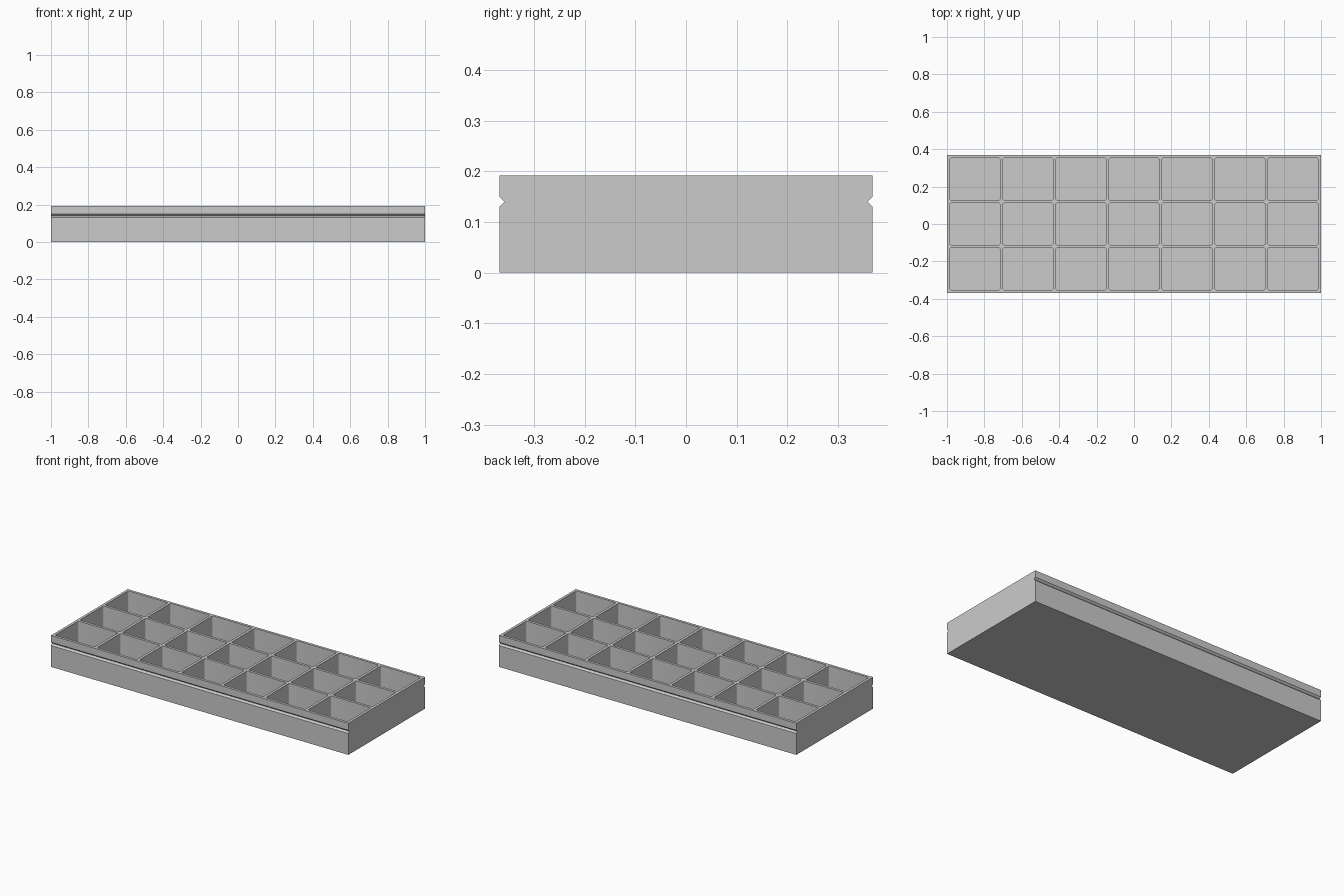
import bpy, bmesh
from math import sin, cos, pi

if "Cube" in bpy.data.objects:
    bpy.data.objects.remove(bpy.data.objects["Cube"], do_unlink=True)

# Dimensions
HALF_X, HALF_Y, HEIGHT = 1.0, 0.368, 0.192
WALL, FLOOR, RADIUS = 0.016, 0.016, 0.008
COLS, ROWS = 7, 3
GROOVE_Z, GROOVE = 0.14, 0.01

# Single plain grey
grey = bpy.data.materials.new("light grey")
grey.use_nodes = True
colour = (0.6, 0.6, 0.6, 1)
grey.diffuse_color = colour
grey.node_tree.nodes["Principled BSDF"].inputs["Base Color"].default_value = colour


def make_object(name, bm):
    bmesh.ops.recalc_face_normals(bm, faces=bm.faces)
    mesh = bpy.data.meshes.new(name)
    bm.to_mesh(mesh)
    bm.free()
    mesh.materials.append(grey)
    obj = bpy.data.objects.new(name, mesh)
    bpy.context.collection.objects.link(obj)
    return obj


def extrude(bm, points, offset):
    face = bm.faces.new([bm.verts.new(p) for p in points])
    moved = bmesh.ops.extrude_face_region(bm, geom=[face])["geom"]
    bmesh.ops.translate(bm, vec=offset,
                        verts=[g for g in moved if isinstance(g, bmesh.types.BMVert)])
    return face


def rounded_rectangle(cx, cy, hx, hy, z, steps=4):
    points = []
    for corner, (sx, sy) in enumerate([(1, 1), (-1, 1), (-1, -1), (1, -1)]):
        for i in range(steps + 1):
            a = (corner + i / steps) * pi / 2
            points.append((cx + sx * (hx - RADIUS) + RADIUS * cos(a),
                           cy + sy * (hy - RADIUS) + RADIUS * sin(a), z))
    return points


# Tray body: end profile with a V groove along front and back
side = [(HALF_Y, 0), (HALF_Y, GROOVE_Z - GROOVE), (HALF_Y - GROOVE, GROOVE_Z),
        (HALF_Y, GROOVE_Z + GROOVE), (HALF_Y, HEIGHT)]
profile = side + [(-y, z) for y, z in reversed(side)]
body = bmesh.new()
extrude(body, [(-HALF_X, y, z) for y, z in profile], (2 * HALF_X, 0, 0))
# close the starting end if the extrusion left it open
bmesh.ops.holes_fill(body, edges=[e for e in body.edges if e.is_boundary], sides=0)
tray = make_object("compartment_tray", body)

# Compartment pockets: a grid of round-cornered prisms
cell_x = (2 * HALF_X - (COLS + 1) * WALL) / COLS
cell_y = (2 * HALF_Y - (ROWS + 1) * WALL) / ROWS
pockets = bmesh.new()
for col in range(COLS):
    for row in range(ROWS):
        cx = (col - (COLS - 1) / 2) * (cell_x + WALL)
        cy = (row - (ROWS - 1) / 2) * (cell_y + WALL)
        extrude(pockets, rounded_rectangle(cx, cy, cell_x / 2, cell_y / 2, FLOOR),
                (0, 0, HEIGHT))
bmesh.ops.holes_fill(pockets, edges=[e for e in pockets.edges if e.is_boundary], sides=0)
cutter = make_object("pocket_cutter", pockets)
cutter.hide_render = True
cutter.hide_set(True)

cut = tray.modifiers.new("pockets", 'BOOLEAN')
cut.operation = 'DIFFERENCE'
cut.solver = 'EXACT'
cut.object = cutter

# Apply the cut, then smooth only the rounded pocket corners
bpy.ops.object.select_all(action='DESELECT')
tray.select_set(True)
bpy.context.view_layer.objects.active = tray
bpy.ops.object.modifier_apply(modifier=cut.name)
bpy.data.objects.remove(cutter, do_unlink=True)
bpy.ops.object.shade_smooth_by_angle(angle=pi / 6)
